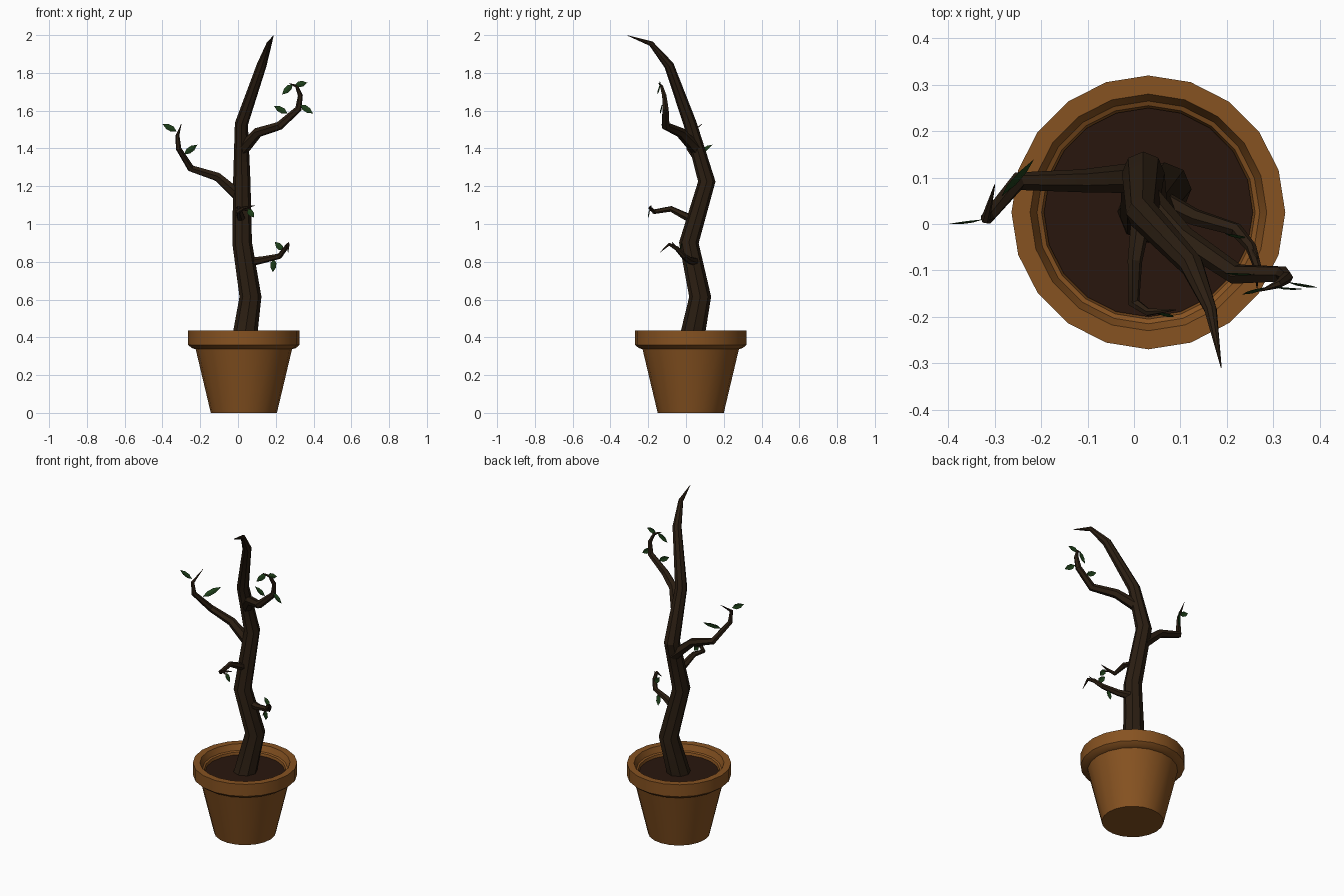
import bpy, bmesh, math
from mathutils import Vector, Matrix


def material(name, rgb):
    m = bpy.data.materials.new(name)
    m.diffuse_color = (*rgb, 1)
    return m


CLAY = material("clay", (0.24, 0.085, 0.015))
SOIL = material("soil", (0.022, 0.008, 0.004))
BARK = material("bark", (0.024, 0.013, 0.006))
LEAF = material("leaf_green", (0.013, 0.05, 0.010))


def finish(name, bm, mat, smooth=None):
    bmesh.ops.recalc_face_normals(bm, faces=bm.faces)
    me = bpy.data.meshes.new(name)
    bm.to_mesh(me)
    bm.free()
    ob = bpy.data.objects.new(name, me)
    bpy.context.collection.objects.link(ob)
    me.materials.append(mat)
    if smooth:
        bpy.ops.object.select_all(action='DESELECT')
        ob.select_set(True)
        bpy.context.view_layer.objects.active = ob
        bpy.ops.object.shade_smooth_by_angle(angle=math.radians(smooth))
    return ob


def skin(bm, rings):
    # bridge successive rings and cap both ends
    n = len(rings[0])
    for a, b in zip(rings, rings[1:]):
        for i in range(n):
            j = (i + 1) % n
            bm.faces.new((a[i], a[j], b[j], b[i]))
    bm.faces.new(rings[0])
    bm.faces.new(rings[-1])


def lathe(name, profile, mat, centre, sides=20, smooth=25):
    bm = bmesh.new()
    rings = [[bm.verts.new((centre[0] + r * math.cos(math.tau * i / sides),
                            centre[1] + r * math.sin(math.tau * i / sides), z))
              for i in range(sides)] for r, z in profile]
    skin(bm, rings)
    return finish(name, bm, mat, smooth)


def limb(name, path, sides):
    # tapered tube through (x, y, z, radius) points
    pts = [Vector(p[:3]) for p in path]
    bm = bmesh.new()
    rings = []
    prev = (pts[1] - pts[0]).normalized()
    side = prev.orthogonal().normalized()
    for k, p in enumerate(pts):
        d_in = (p - pts[k - 1]).normalized() if k else prev
        d_out = (pts[k + 1] - p).normalized() if k < len(pts) - 1 else d_in
        t = (d_in + d_out).normalized()
        side = prev.rotation_difference(t) @ side
        prev = t
        r = path[k][3]
        rings.append([bm.verts.new(p + Matrix.Rotation(math.tau * i / sides, 3, t) @ side * r)
                      for i in range(sides)])
    skin(bm, rings)
    return finish(name, bm, BARK, 30)


def leaf(name, base, tip, half=0.017):
    # flat pointed blade, folded slightly along the midrib
    base, tip = Vector(base), Vector(tip)
    d = tip - base
    w = d.cross(Vector((0, 1, 0))).normalized()
    up = w.cross(d).normalized()
    bm = bmesh.new()
    mid = [bm.verts.new(base + d * t - up * s) for t, s in
           ((0, 0), (0.3, 0.004), (0.65, 0.004), (1, 0))]
    for s in (-1, 1):
        a = bm.verts.new(base + d * 0.3 + w * half * s * 0.9)
        b = bm.verts.new(base + d * 0.65 + w * half * s * 0.85)
        bm.faces.new((mid[0], a, mid[1]))
        bm.faces.new((mid[1], a, b, mid[2]))
        bm.faces.new((mid[2], b, mid[3]))
    return finish(name, bm, LEAF)


# Pot with collar and stepped inner wall, and the soil disc
CENTRE = (0.031, 0.025)
lathe("pot", [(0.175, 0), (0.255, 0.337), (0.275, 0.343), (0.295, 0.36), (0.295, 0.435),
              (0.255, 0.435), (0.24, 0.40), (0.23, 0.395), (0.222, 0.36)], CLAY, CENTRE)
lathe("soil", [(0.223, 0.362), (0.225, 0.38)], SOIL, CENTRE)

# Crooked trunk
limb("trunk", [(0.03, 0.025, 0.365, 0.067), (0.066, 0.075, 0.615, 0.058),
               (0.022, 0.015, 0.90, 0.052), (0.02, 0.11, 1.225, 0.046),
               (0.018, 0.022, 1.53, 0.035), (0.125, -0.09, 1.84, 0.026),
               (0.165, -0.185, 1.955, 0.014), (0.188, -0.31, 1.998, 0.001)], 8)

# Branches
limb("left_branch", [(0.015, 0.10, 1.14, 0.034), (-0.11, 0.093, 1.25, 0.025),
                     (-0.25, 0.092, 1.295, 0.020), (-0.315, 0.015, 1.40, 0.015),
                     (-0.32, 0.01, 1.47, 0.010), (-0.30, 0.085, 1.53, 0.001)], 6)
limb("right_branch", [(0.02, 0.06, 1.39, 0.034), (0.105, -0.03, 1.485, 0.027),
                      (0.22, -0.108, 1.52, 0.023), (0.32, -0.108, 1.61, 0.018),
                      (0.33, -0.115, 1.68, 0.013), (0.31, -0.13, 1.73, 0.009),
                      (0.27, -0.145, 1.745, 0.001)], 6)
limb("lower_branch", [(0.04, 0.06, 0.795, 0.026), (0.13, 0.015, 0.81, 0.019),
                      (0.22, -0.012, 0.83, 0.015), (0.252, -0.05, 0.872, 0.012),
                      (0.265, -0.09, 0.893, 0.009), (0.265, -0.137, 0.85, 0.001)], 6)
limb("lower_twig", [(0.253, -0.055, 0.875, 0.008), (0.268, -0.075, 0.905, 0.001)], 5)
limb("front_branch", [(0.02, 0.04, 1.02, 0.024), (0.002, -0.08, 1.08, 0.016),
                      (0.0, -0.17, 1.065, 0.013), (0.03, -0.19, 1.085, 0.009),
                      (0.09, -0.185, 1.098, 0.001)], 6)
limb("front_twig", [(0.02, -0.185, 1.08, 0.007), (0.07, -0.195, 1.065, 0.001)], 5)

# Leaves
LEAVES = [((-0.325, 0.01, 1.49), (-0.40, 0.0, 1.53)),
          ((-0.285, 0.06, 1.37), (-0.215, 0.14, 1.42)),
          ((0.33, -0.125, 1.63), (0.397, -0.137, 1.585)),
          ((0.262, -0.108, 1.585), (0.19, -0.105, 1.625)),
          ((0.29, -0.135, 1.74), (0.233, -0.152, 1.685)),
          ((0.30, -0.135, 1.735), (0.367, -0.14, 1.748)),
          ((0.24, -0.03, 0.86), (0.195, -0.02, 0.905)),
          ((0.19, -0.002, 0.815), (0.184, 0.012, 0.745)),
          ((0.05, -0.19, 1.08), (0.085, -0.20, 1.035))]
for n, (base, tip) in enumerate(LEAVES, 1):
    leaf(f"leaf_{n}", base, tip)
